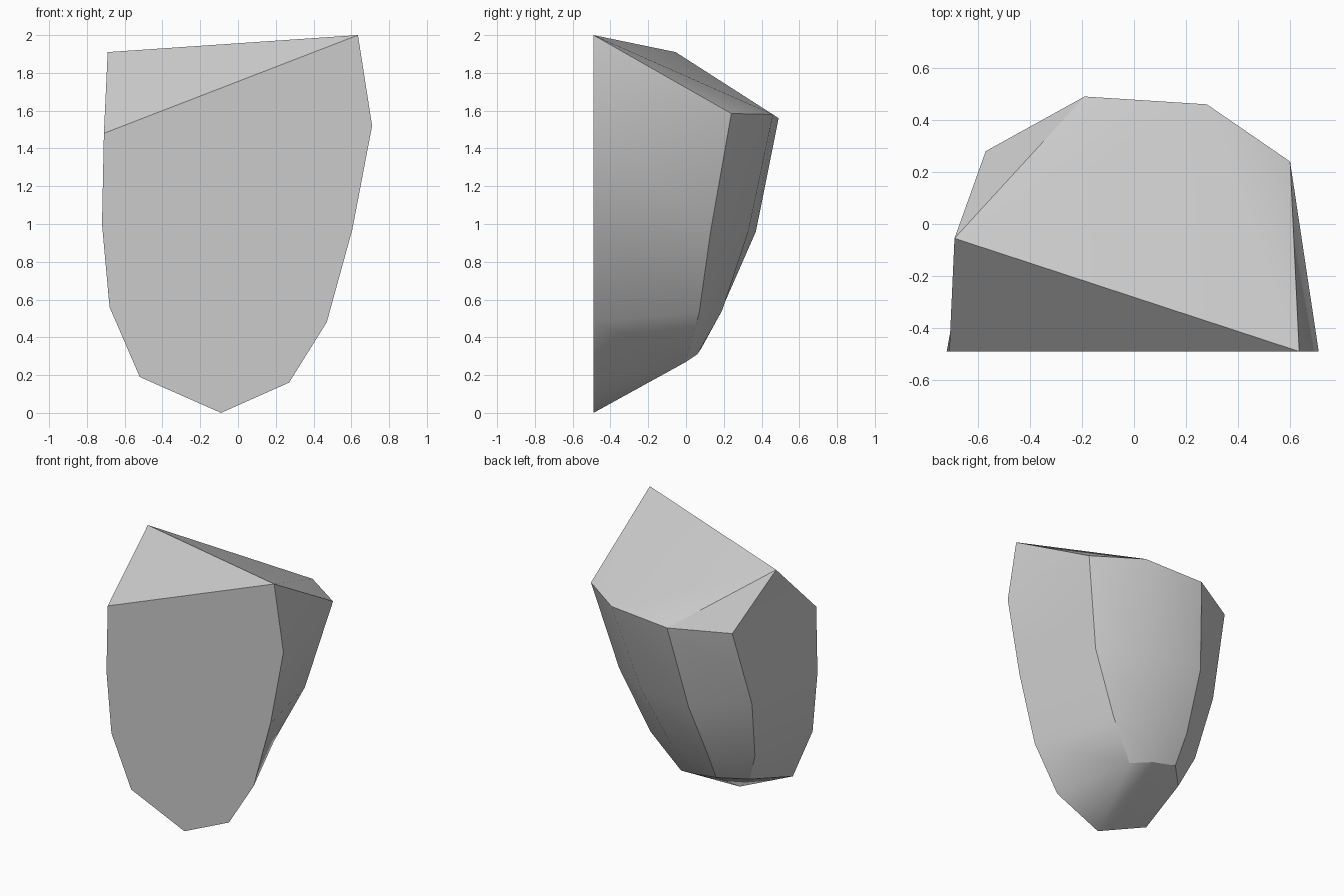
import bpy
import bmesh
import math

old = bpy.data.objects.get("Cube")
if old:
    bpy.data.objects.remove(old, do_unlink=True)

# Stone colour
stone = bpy.data.materials.new("grey_stone")
stone.use_nodes = True
grey = (0.6, 0.6, 0.6, 1)
stone.diffuse_color = grey
stone.node_tree.nodes["Principled BSDF"].inputs["Base Color"].default_value = grey

FRONT = -0.49  # flat broken face

# Half-open rings from top to bottom, each running right edge, back, left edge
RINGS = [
    [(0.71, FRONT, 1.52), (0.60, 0.24, 1.585), (0.28, 0.46, 1.58),
     (-0.19, 0.49, 1.56), (-0.57, 0.28, 1.54), (-0.71, FRONT, 1.48)],
    [(0.605, FRONT, 0.97), (0.45, 0.13, 0.96), (0.13, 0.33, 0.96),
     (-0.28, 0.37, 0.96), (-0.61, 0.11, 0.97), (-0.72, FRONT, 1.0)],
    [(0.47, FRONT, 0.48), (0.24, 0.07, 0.53), (-0.02, 0.19, 0.54),
     (-0.31, 0.19, 0.55), (-0.55, -0.01, 0.53), (-0.68, FRONT, 0.56)],
    [(0.27, FRONT, 0.16), (0.04, 0.0, 0.27), (-0.12, 0.06, 0.31),
     (-0.30, 0.08, 0.34), (-0.46, -0.08, 0.31), (-0.52, FRONT, 0.19)],
]

bm = bmesh.new()
rings = [[bm.verts.new(p) for p in ring] for ring in RINGS]
peak = bm.verts.new((0.635, FRONT, 2.0))
shoulder = bm.verts.new((-0.69, -0.055, 1.91))
tip = bm.verts.new((-0.09, FRONT, 0.0))

# Sides: bands between the rings
for upper, lower in zip(rings, rings[1:]):
    for i in range(len(upper) - 1):
        bm.faces.new((upper[i], upper[i + 1], lower[i + 1], lower[i]))

# Underside: fan to the lowest tip
bottom = rings[-1]
for a, b in zip(bottom, bottom[1:]):
    bm.faces.new((a, b, tip))

# Slanted top, with chipped corners
r, a, b, c, d, l = rings[0]
for face in ((peak, a, r), (peak, b, a), (peak, shoulder, b),
             (shoulder, c, b), (shoulder, d, c), (shoulder, l, d),
             (peak, l, shoulder)):
    bm.faces.new(face)

# Flat front
bm.faces.new([peak] + [ring[0] for ring in rings] + [tip]
             + [ring[-1] for ring in reversed(rings)])
bmesh.ops.recalc_face_normals(bm, faces=bm.faces)

mesh = bpy.data.meshes.new("rock_chunk")
bm.to_mesh(mesh)
bm.free()
mesh.materials.append(stone)
rock = bpy.data.objects.new("rock_chunk", mesh)
bpy.context.collection.objects.link(rock)

# Smooth the gentle bends, keep the breaks sharp
bpy.ops.object.select_all(action="DESELECT")
rock.select_set(True)
bpy.context.view_layer.objects.active = rock
bpy.ops.object.shade_smooth_by_angle(angle=math.radians(30))
